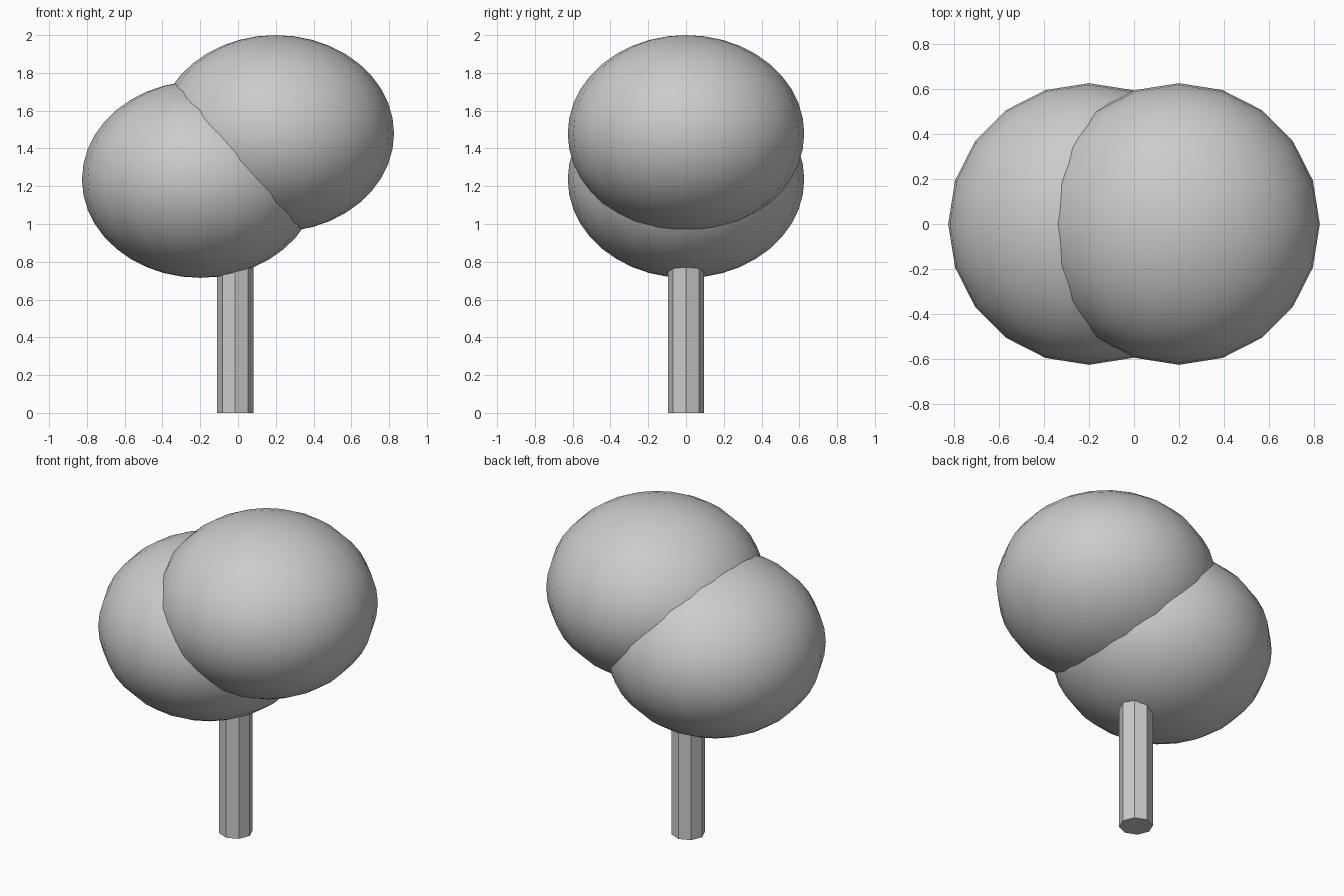
import bpy

if "Cube" in bpy.data.objects:
    bpy.data.objects.remove(bpy.data.objects["Cube"])


def foliage(name, x, z):
    # smooth, slightly flattened ball of leaves
    bpy.ops.mesh.primitive_uv_sphere_add(segments=20, ring_count=20, radius=1, location=(x, 0, z))
    ball = bpy.context.object
    ball.name = name
    ball.scale = (0.626, 0.626, 0.521)
    bpy.ops.object.transform_apply(location=False, rotation=False, scale=True)
    bpy.ops.object.shade_smooth()
    return ball


# two overlapping crowns
foliage("lower_foliage", -0.2, 1.236)
foliage("upper_foliage", 0.2, 1.479)

# faceted eight-sided trunk, running up into the lower crown
trunk_height = 1.0
bpy.ops.mesh.primitive_cylinder_add(vertices=8, radius=0.096, depth=trunk_height,
                                    location=(-0.015, 0, trunk_height / 2))
bpy.context.object.name = "trunk"
